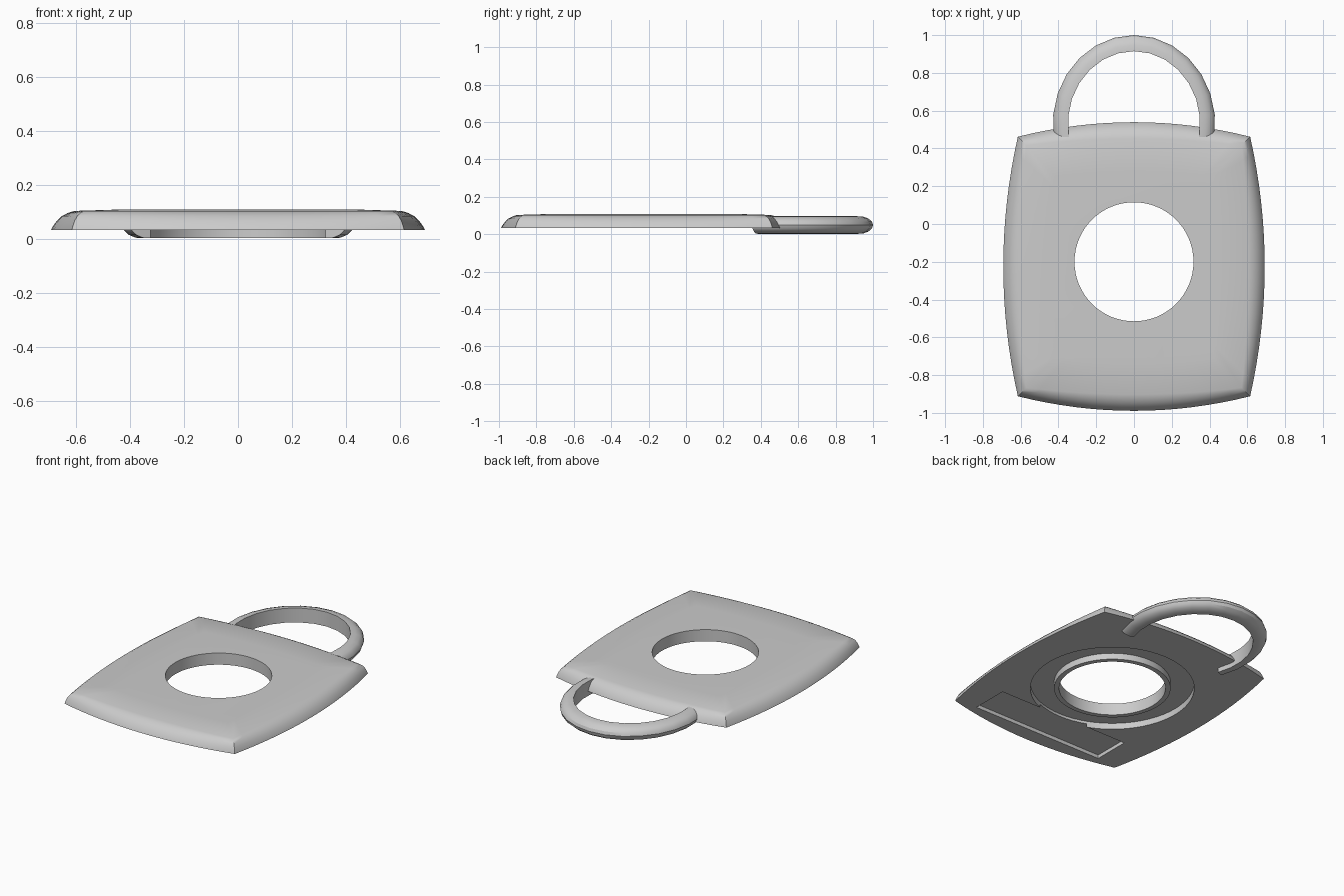
import bpy, bmesh, math

cube = bpy.data.objects.get("Cube")
if cube:
    bpy.data.objects.remove(cube)

grey = bpy.data.materials.new("plain_grey")
grey.use_nodes = True
GREY = (0.6, 0.6, 0.6, 1)
grey.diffuse_color = GREY
grey.node_tree.nodes["Principled BSDF"].inputs["Base Color"].default_value = GREY

BODY_Y = -0.225
HOLE_Y = -0.2


def loft(name, rings, closed=False):
    """Join matching rings of points; cap the ends, or loop back to the start."""
    bm = bmesh.new()
    loops = [[bm.verts.new(p) for p in ring] for ring in rings]
    n = len(loops[0])
    pairs = list(zip(loops, loops[1:]))
    if closed:
        pairs.append((loops[-1], loops[0]))
    else:
        bm.faces.new(loops[0])
        bm.faces.new(loops[-1])
    for a, b in pairs:
        for i in range(n):
            j = (i + 1) % n
            bm.faces.new((a[i], a[j], b[j], b[i]))
    bmesh.ops.recalc_face_normals(bm, faces=bm.faces)
    mesh = bpy.data.meshes.new(name)
    bm.to_mesh(mesh)
    bm.free()
    mesh.materials.append(grey)
    obj = bpy.data.objects.new(name, mesh)
    bpy.context.collection.objects.link(obj)
    return obj


def circle(radius, z, count=64):
    angles = [math.tau * i / count for i in range(count)]
    return [(radius * math.cos(a), HOLE_Y + radius * math.sin(a), z) for a in angles]


def bowed_outline(hx, hy, bow, z, steps=16):
    """Rectangle whose four sides bulge outward between the corners."""
    pts = []
    for side in range(4):
        for i in range(steps):
            t = 2 * i / steps - 1
            out = bow * (1 - t * t)
            x, y = [(t * hx, -hy - out), (hx + out, t * hy),
                    (-t * hx, hy + out), (-hx - out, -t * hy)][side]
            pts.append((x, y + BODY_Y, z))
    return pts


def smooth(obj, degrees):
    bpy.ops.object.select_all(action="DESELECT")
    obj.select_set(True)
    bpy.context.view_layer.objects.active = obj
    bpy.ops.object.shade_smooth_by_angle(angle=math.radians(degrees))


# Body: bowed plate with a rounded upper rim
levels = [(0, 0.077, 0.032), (0.002, 0.075, 0.042), (0.01, 0.066, 0.066),
          (0.02, 0.057, 0.084), (0.032, 0.046, 0.096), (0.045, 0.035, 0.103)]
rings = [bowed_outline(0.615 - d, 0.687 - d, bow, z) for d, bow, z in levels]
rings.append(bowed_outline(0.42, 0.48, 0.025, 0.108))
body = loft("body_plate", rings)

# Cutters: centre hole, ring groove and label recess on the underside
hole = loft("hole_cutter", [circle(0.315, -0.1), circle(0.315, 0.3)])
groove = loft("groove_cutter", [circle(0.345, -0.1), circle(0.485, -0.1),
                                circle(0.485, 0.072), circle(0.345, 0.072)], True)
recess = loft("recess_cutter", [[(-0.47, -0.89, z), (0.47, -0.89, z),
                                 (0.47, -0.65, z), (-0.47, -0.65, z)] for z in (-0.1, 0.055)])
bpy.context.view_layer.objects.active = body
for cutter in (hole, groove, recess):
    cutter.hide_render = True
    mod = body.modifiers.new(cutter.name, "BOOLEAN")
    mod.operation = "DIFFERENCE"
    mod.solver = "EXACT"
    mod.object = cutter
    bpy.ops.object.modifier_apply(modifier=mod.name)
    bpy.data.objects.remove(cutter)
smooth(body, 32)

# Shackle: arch with a flat inner wall and a rounded outer side
section = [(0, 0.002), (0, 0.096)]
for i in range(1, 8):
    a = math.pi * (0.5 - i / 8)
    section.append((math.cos(a), 0.049 + 0.049 * math.sin(a)))


def arch_ring(angle):
    c, s = math.cos(angle), math.sin(angle)
    return [((0.35 + 0.08 * k) * c, 0.53 + (0.385 + 0.085 * k) * s, z) for k, z in section]


START, STEPS = math.radians(-22), 16
shackle = loft("shackle", [arch_ring(START + (math.pi - 2 * START) * i / STEPS)
                           for i in range(STEPS + 1)])
smooth(shackle, 30)
